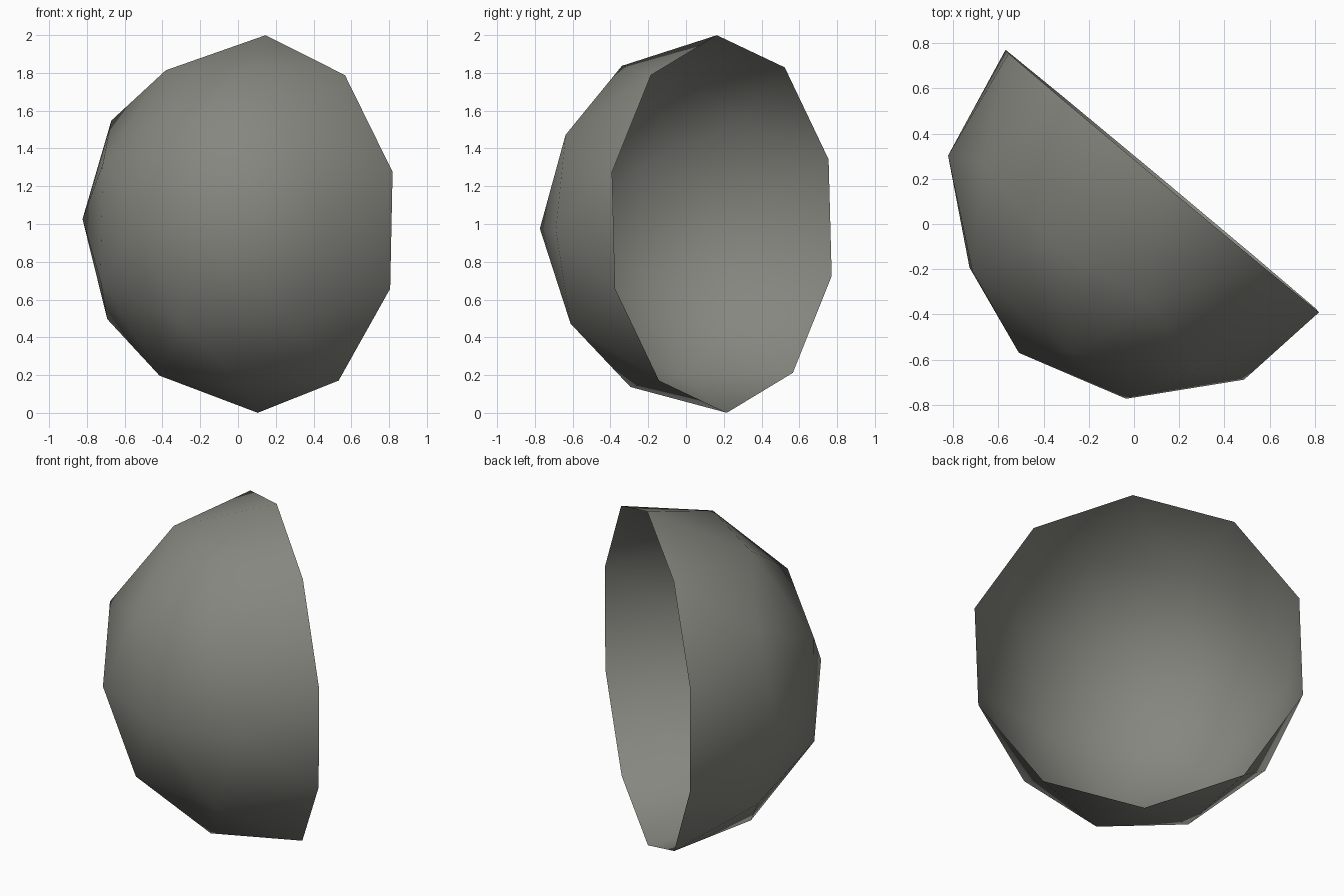
import bpy, bmesh, math
from mathutils import Matrix, Vector

if "Cube" in bpy.data.objects:
    bpy.data.objects.remove(bpy.data.objects["Cube"], do_unlink=True)

# Warm grey material
grey = bpy.data.materials.new("warm grey")
grey.use_nodes = True
colour = (0.24, 0.24, 0.215, 1)
grey.diffuse_color = colour
grey.node_tree.nodes["Principled BSDF"].inputs["Base Color"].default_value = colour

# Open half of a faceted ball, its ten-sided rim on z = 0
bm = bmesh.new()
bmesh.ops.create_icosphere(bm, subdivisions=2, radius=1)
bmesh.ops.delete(bm, geom=[v for v in bm.verts if v.co.z < -0.01], context="VERTS")

# Squash and roll the bowl, then stand it on edge with the dome to the front right
across = Vector((0.768, -0.641, 0))
up = Vector((-0.0045, -0.0054, 1))
dome = Vector((-0.641, -0.768, -0.007))
stand = Matrix((across, up, dome)).transposed().to_4x4()
squash = Matrix.Diagonal((0.941, 1.0, 0.99, 1))
roll = Matrix.Rotation(math.radians(-2), 4, "Z")
bm.transform(Matrix.Translation((0.125, 0.19, 1.0)) @ stand @ squash @ roll)

mesh = bpy.data.meshes.new("half_shell")
bm.to_mesh(mesh)
bm.free()
mesh.materials.append(grey)
shell = bpy.data.objects.new("half_shell", mesh)
bpy.context.collection.objects.link(shell)

# Soft shading across the facets
for p in mesh.polygons:
    p.use_smooth = True
